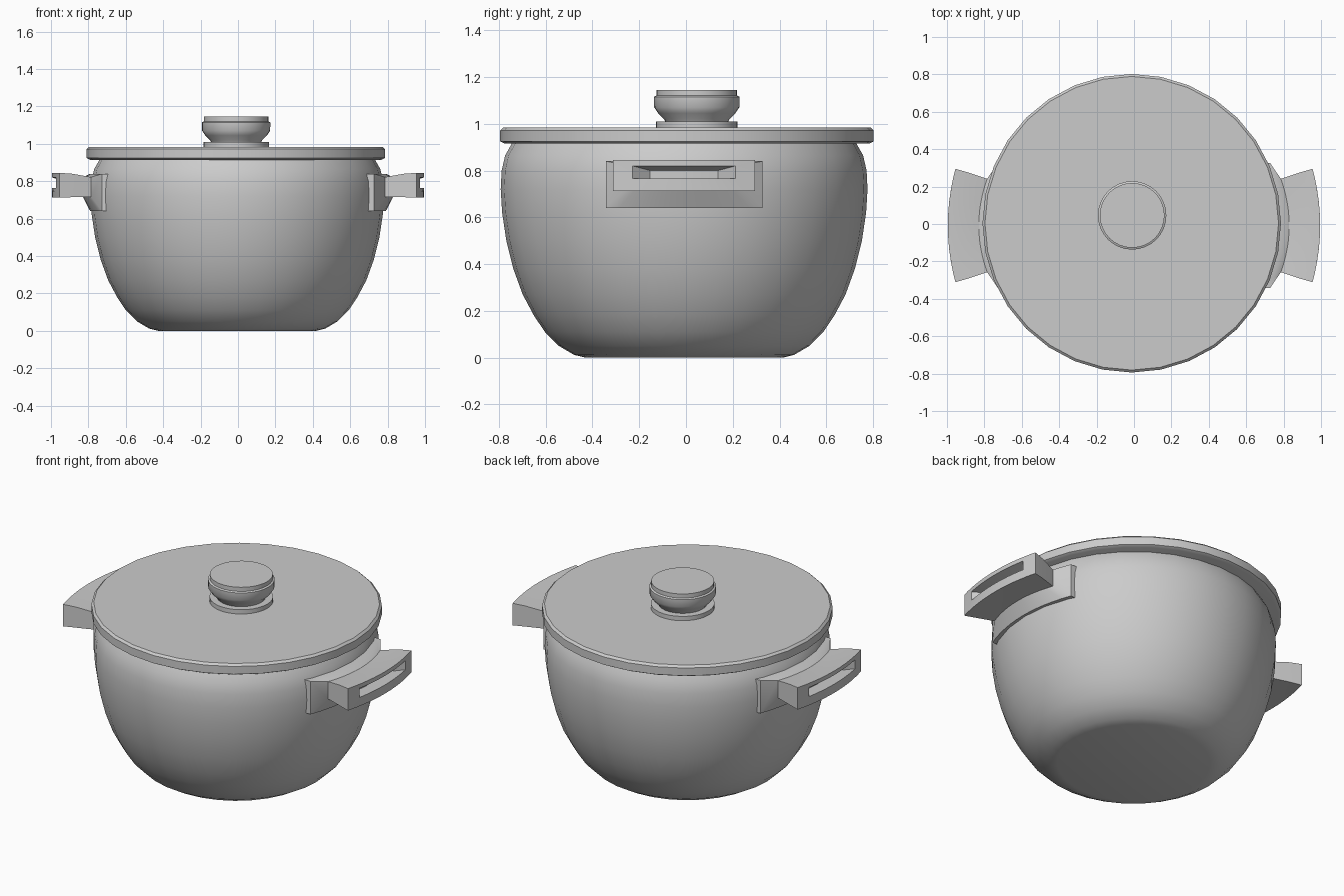
import bpy, bmesh, math

if "Cube" in bpy.data.objects:
    bpy.data.objects.remove(bpy.data.objects["Cube"])


def finish(name, bm, angle=40):
    bmesh.ops.remove_doubles(bm, verts=bm.verts, dist=1e-5)
    bmesh.ops.recalc_face_normals(bm, faces=bm.faces)
    me = bpy.data.meshes.new(name)
    bm.to_mesh(me)
    bm.free()
    ob = bpy.data.objects.new(name, me)
    bpy.context.collection.objects.link(ob)
    bpy.ops.object.select_all(action='DESELECT')
    ob.select_set(True)
    bpy.context.view_layer.objects.active = ob
    bpy.ops.object.shade_smooth_by_angle(angle=math.radians(angle))
    return ob


def lathe(name, profile, cx=0.0, cy=0.0, segs=32):
    """Revolve (radius, z) points; open ends are capped with flat discs."""
    bm = bmesh.new()
    rings = []
    for r, z in profile:
        rings.append([bm.verts.new((cx + r * math.cos(2 * math.pi * i / segs),
                                    cy + r * math.sin(2 * math.pi * i / segs), z))
                      for i in range(segs)])
    for a, b in zip(rings, rings[1:]):
        for i in range(segs):
            j = (i + 1) % segs
            bm.faces.new((a[i], a[j], b[j], b[i]))
    bm.faces.new(rings[0])
    bm.faces.new(rings[-1])
    return finish(name, bm)


def handle(name, side, n=13):
    """Loft rectangular, bowed rings outwards from the pot wall, then into the slot."""
    # x at middle, x at ends, half width, bottom z, top z
    rings = [(0.72, 0.66, 0.335, 0.64, 0.84),    # buried in the wall
             (0.79, 0.727, 0.335, 0.64, 0.84),   # mounting plate edge
             (0.83, 0.785, 0.25, 0.717, 0.822),  # narrow neck
             (0.92, 0.885, 0.283, 0.715, 0.84),
             (0.995, 0.955, 0.303, 0.712, 0.845),  # grip edge
             (0.995, 0.974, 0.22, 0.765, 0.82),  # slot mouth
             (0.92, 0.91, 0.145, 0.765, 0.80)]   # slot floor
    bm = bmesh.new()
    loops = []
    for xm, xe, hy, z0, z1 in rings:
        row = [2 * i / (n - 1) - 1 for i in range(n)]
        pts = [(t, z0) for t in row] + [(t, z1) for t in reversed(row)]
        loops.append([bm.verts.new((side * (xm - (xm - xe) * t * t), -0.008 + hy * t, z))
                      for t, z in pts])
    m = 2 * n
    for a, b in zip(loops, loops[1:]):
        for i in range(m):
            j = (i + 1) % m
            bm.faces.new((a[i], a[j], b[j], b[i]))
    for l in (loops[0], loops[-1]):
        for i in range(n - 1):
            bm.faces.new((l[i], l[i + 1], l[m - 2 - i], l[m - 1 - i]))
    return finish(name, bm, 35)


# Pot: rounded outer wall, rim and hollow inside
lathe("pot_body", [(0.42, 0.0), (0.47, 0.012), (0.535, 0.05), (0.595, 0.11),
                   (0.642, 0.18), (0.69, 0.27), (0.73, 0.38), (0.76, 0.5),
                   (0.778, 0.62), (0.784, 0.72), (0.78, 0.8), (0.765, 0.865),
                   (0.735, 0.918), (0.70, 0.918), (0.74, 0.8), (0.735, 0.6),
                   (0.69, 0.38), (0.60, 0.18), (0.44, 0.05)], -0.004, -0.008)

# Flat lid with a small bevel
lathe("lid", [(0.78, 0.915), (0.798, 0.925), (0.798, 0.972), (0.785, 0.984)],
      -0.012, 0.004)

# Knob base collar and knob
lathe("knob_collar", [(0.175, 0.978), (0.175, 1.01)], -0.01, 0.046)
lathe("knob", [(0.13, 1.0), (0.14, 1.02), (0.165, 1.045), (0.182, 1.07),
               (0.183, 1.115), (0.173, 1.12), (0.173, 1.145)], -0.01, 0.046)

# Pair of side handles
handle("handle_right", 1)
handle("handle_left", -1)
